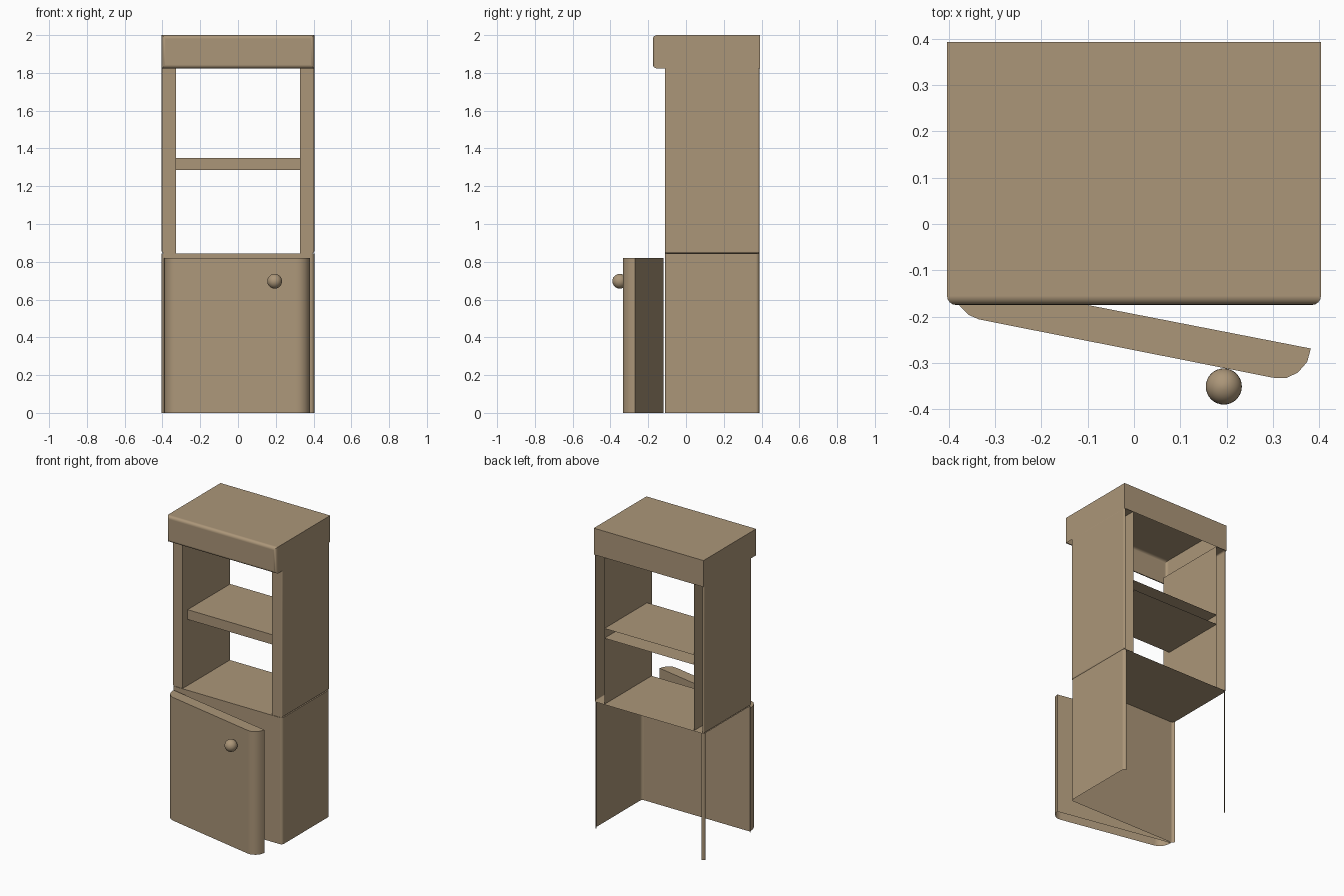
import bpy, bmesh
from mathutils import Vector

if "Cube" in bpy.data.objects:
    bpy.data.objects.remove(bpy.data.objects["Cube"])

wood = bpy.data.materials.new("brown_wood")
wood.diffuse_color = (0.41, 0.305, 0.19, 1)
wood.use_nodes = True
wood.node_tree.nodes["Principled BSDF"].inputs["Base Color"].default_value = wood.diffuse_color


def finish(bm, name):
    mesh = bpy.data.meshes.new(name)
    bm.to_mesh(mesh)
    bm.free()
    mesh.materials.append(wood)
    ob = bpy.data.objects.new(name, mesh)
    bpy.context.collection.objects.link(ob)
    bpy.ops.object.select_all(action='DESELECT')
    ob.select_set(True)
    bpy.context.view_layer.objects.active = ob
    bpy.ops.object.shade_smooth_by_angle(angle=0.6)
    # Keeps the large faces flat beside rounded edges
    mod = ob.modifiers.new("flat_faces", 'WEIGHTED_NORMAL')
    mod.keep_sharp = True
    mod.weight = 100
    return ob


def shell(name, lo, hi, open_sides=(), round_edge=None, width=0.012):
    """Box with rounded chosen edges and the listed sides left open."""
    lo, hi = Vector(lo), Vector(hi)
    bm = bmesh.new()
    bmesh.ops.create_cube(bm, size=1)
    for v in bm.verts:
        v.co = Vector(((hi[i] + lo[i]) / 2 + v.co[i] * (hi[i] - lo[i]) for i in range(3)))
    if round_edge:
        edges = [e for e in bm.edges if round_edge(e.verts[0].co, e.verts[1].co)]
        bmesh.ops.bevel(bm, geom=edges, offset=width, segments=4, profile=0.5,
                        affect='EDGES', clamp_overlap=True)
    bm.normal_update()
    gone = [f for f in bm.faces
            if any(f.normal.dot(Vector(d)) > 0.999 for d in open_sides)]
    bmesh.ops.delete(bm, geom=gone, context='FACES')
    return finish(bm, name)


def vertical(a, b):
    return abs(a.z - b.z) > 0.1


BACK, LEFT, RIGHT, DOWN = (0, 1, 0), (-1, 0, 0), (1, 0, 0), (0, 0, -1)

# Lower cupboard: open at the back, underneath and on the left
shell("lower_cupboard", (-0.404, -0.112, 0), (0.404, 0.388, 0.843),
      (BACK, LEFT, DOWN), vertical, 0.018)

# Hollow upper side walls, open at the back, rounded around the outer face
for side, s in (("left", -1), ("right", 1)):
    x0, x1 = sorted((s * 0.329, s * 0.404))
    shell(side + "_side_wall", (x0, -0.112, 0.845), (x1, 0.388, 1.832), (BACK,),
          lambda a, b: abs(a.x) > 0.4 and abs(b.x) > 0.4, 0.01)

# Shelf, open at the back
shell("shelf", (-0.329, -0.06, 1.285), (0.329, 0.388, 1.35), (BACK, LEFT, RIGHT))

# Hollow top cap with rounded front edges
shell("top_cap", (-0.404, -0.175, 1.824), (0.404, 0.393, 2.0), (DOWN,),
      lambda a, b: a.y < -0.17 and b.y < -0.17, 0.02)

# Door standing ajar, extruded from its plan outline, open underneath
outline = [(-0.392, -0.118), (-0.388, -0.150), (-0.376, -0.178), (-0.358, -0.196),
           (-0.335, -0.206), (0.30, -0.332), (0.328, -0.333), (0.354, -0.321),
           (0.374, -0.298), (0.382, -0.269)]
bm = bmesh.new()
base = bm.faces.new([bm.verts.new((x, y, 0)) for x, y in outline])
top = bmesh.ops.extrude_face_region(bm, geom=[base], use_keep_orig=True)["geom"]
for v in top:
    if isinstance(v, bmesh.types.BMVert):
        v.co.z = 0.82
bmesh.ops.recalc_face_normals(bm, faces=bm.faces)
bottom = [f for f in bm.faces if all(v.co.z < 0.01 for v in f.verts)]
bmesh.ops.delete(bm, geom=bottom, context='FACES')
finish(bm, "door")

# Door knob
bm = bmesh.new()
bmesh.ops.create_uvsphere(bm, u_segments=32, v_segments=16, radius=0.039)
bmesh.ops.translate(bm, verts=bm.verts, vec=(0.194, -0.351, 0.697))
finish(bm, "door_knob")
